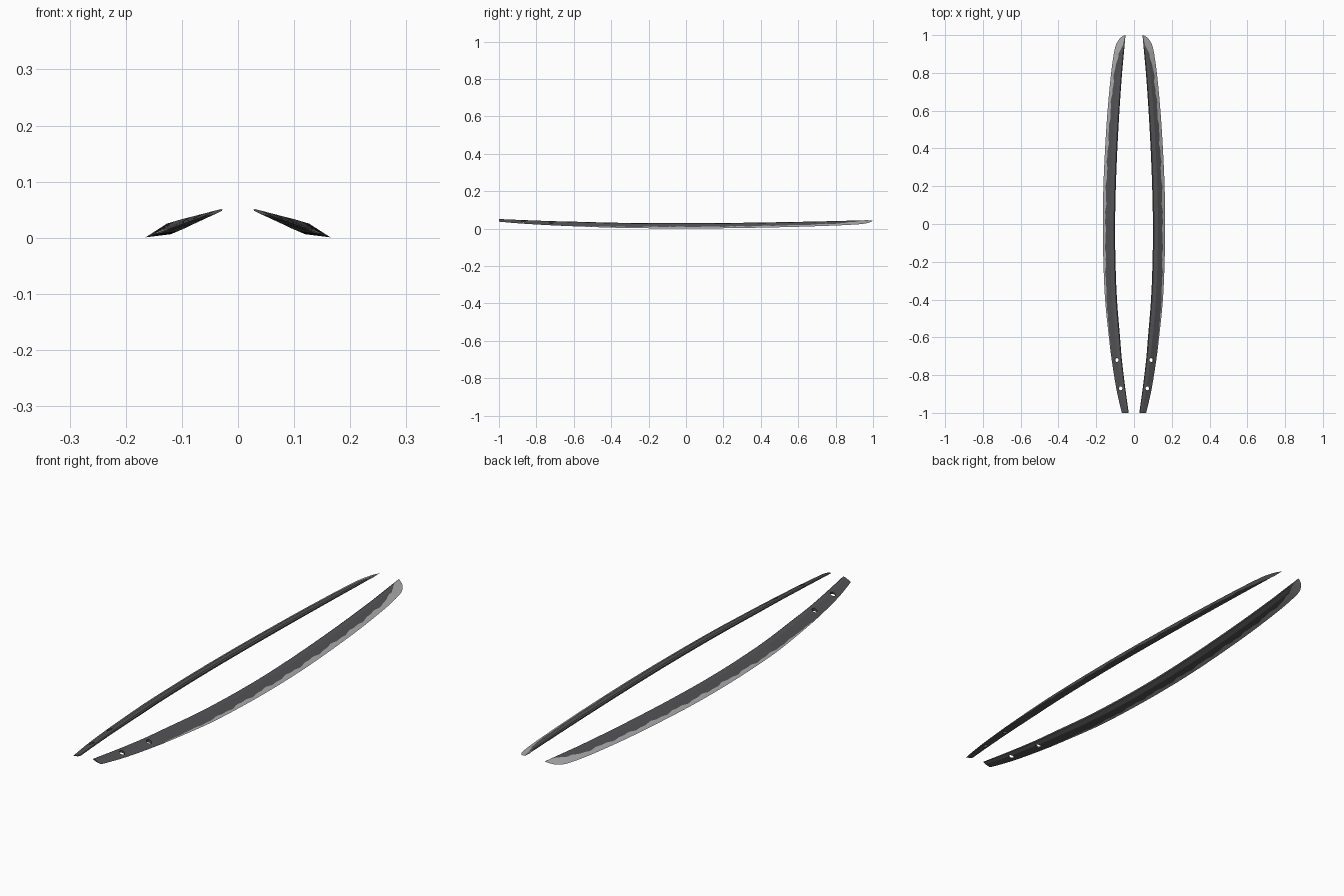
import bpy, bmesh, math
from mathutils import Vector, Matrix

if "Cube" in bpy.data.objects:
    bpy.data.objects.remove(bpy.data.objects["Cube"])

SLOPE = 0.36                       # sideways tilt of each blade
TILT = math.atan(SLOPE)
NORMAL = Vector((math.sin(TILT), 0, math.cos(TILT)))

# profiles along the length: (y, value)
OUTER = [(-1, .064), (-.97, .072), (-.87, .094), (-.72, .118), (-.6, .133), (-.4, .153),
         (-.2, .162), (0, .165), (.2, .162), (.4, .153), (.6, .140), (.8, .121),
         (.9, .107), (.947, .096), (.98, .077), (.994, .060), (1, .047)]
INNER = [(-1, .028), (-.87, .046), (-.72, .064), (-.6, .074), (-.4, .090), (-.2, .098),
         (0, .100), (.2, .096), (.4, .088), (.6, .077), (.8, .063), (.9, .054), (1, .045)]
THICK = [(-1, .003), (-.8, .006), (-.5, .009), (0, .010), (.5, .009), (.85, .0065),
         (.95, .004), (1, .0005)]
TEMPER = [(-1, .95), (-.68, .95), (-.4, .86), (-.1, .77), (.6, .74), (.8, .68), (.9, .5),
          (.95, .15), (.96, .08), (1, .08)]


def sample(pts, y, smooth=True):
    """Smooth curve through the points (Hermite), or straight pieces."""
    n = len(pts)
    i = 0
    while i < n - 2 and y > pts[i + 1][0]:
        i += 1
    (y0, a), (y1, b) = pts[i], pts[i + 1]
    h = y1 - y0
    t = (y - y0) / h
    if not smooth:
        return a + (b - a) * t

    def slope(k):
        lo, hi = max(k - 1, 0), min(k + 1, n - 1)
        return (pts[hi][1] - pts[lo][1]) / (pts[hi][0] - pts[lo][0])
    return ((2*t**3 - 3*t**2 + 1) * a + (t**3 - 2*t**2 + t) * h * slope(i)
            + (3*t**2 - 2*t**3) * b + (t**3 - t**2) * h * slope(i + 1))


def plane_point(x, y, off=0.0):
    return Vector((x, y, 0.05 - SLOPE * (x - 0.028))) + NORMAL * off


def material(name, col):
    m = bpy.data.materials.new(name)
    m.diffuse_color = (*col, 1)
    m.use_nodes = True
    m.node_tree.nodes["Principled BSDF"].inputs["Base Color"].default_value = m.diffuse_color
    return m


steel = material("dark_steel", (0.088, 0.088, 0.094))
polished = material("polished_edge", (0.42, 0.42, 0.43))


def ring(y):
    """Ridged blade section: spine, back corner, ridge, temper line, edge."""
    xi, xo = sample(INNER, y), sample(OUTER, y)
    w = xo - xi
    t = min(sample(THICK, y), w * 0.25)
    temper = sample(TEMPER, y, False)
    if -.68 < y < .9:
        grow = min(1, (y + .68) / .4)
        temper += grow * (.035 * math.sin(y * 41) + .025 * math.sin(y * 97 + 1))
    temper = min(temper, .96)
    ridge = min(.36, temper * .8)
    back = min(.05, ridge * .5)
    half = [(back, .6 * t), (ridge, t), (temper, t * (1 - temper) / (1 - ridge))]
    pts = [(0, 0)] + half + [(1, 0)] + [(f, -h) for f, h in reversed(half)]
    return [plane_point(xi + f * w, y, h) for f, h in pts]


def make_blade(name, side):
    bm = bmesh.new()
    stations = [-1 + 1.9 * i / 150 for i in range(150)] + \
               [1 - .1 * (1 - i / 24) ** 2 for i in range(25)]
    rings = [[bm.verts.new(p) for p in ring(y)] for y in stations]
    for k in range(len(rings) - 1):
        y = (stations[k] + stations[k + 1]) / 2
        for j in range(8):
            f = bm.faces.new((rings[k][j], rings[k][(j + 1) % 8],
                              rings[k + 1][(j + 1) % 8], rings[k + 1][j]))
            # polished strip below the temper line, and the whole point
            f.material_index = int((j in (3, 4) and y > -.66) or y > .955)
    bm.faces.new(rings[0])
    bm.faces.new(rings[-1]).material_index = 1
    bmesh.ops.recalc_face_normals(bm, faces=bm.faces)
    mesh = bpy.data.meshes.new(name)
    bm.to_mesh(mesh)
    bm.free()
    mesh.materials.append(steel)
    mesh.materials.append(polished)
    ob = bpy.data.objects.new(name, mesh)
    bpy.context.collection.objects.link(ob)

    # two peg holes through the tang
    for x, y in ((.070, -.87), (.090, -.72)):
        bpy.ops.mesh.primitive_cylinder_add(vertices=24, radius=.011, depth=.08,
                                            location=plane_point(x, y),
                                            rotation=(0, TILT, 0))
        cutter = bpy.context.object
        cutter.name = "peg_hole_cutter"
        cutter.hide_render = True
        cutter.data.materials.append(steel)
        mod = ob.modifiers.new("peg_hole", 'BOOLEAN')
        mod.operation = 'DIFFERENCE'
        mod.solver = 'EXACT'
        mod.object = cutter
        bpy.context.view_layer.objects.active = ob
        bpy.ops.object.modifier_apply(modifier=mod.name)
        bpy.data.objects.remove(cutter, do_unlink=True)

    # mirror for the left blade
    if side < 0:
        ob.data.transform(Matrix.Diagonal((-1, 1, 1, 1)))
        ob.data.flip_normals()
    bpy.ops.object.select_all(action='DESELECT')
    ob.select_set(True)
    bpy.context.view_layer.objects.active = ob
    bpy.ops.object.shade_smooth_by_angle(angle=math.radians(12))


make_blade("right_blade", 1)
make_blade("left_blade", -1)
